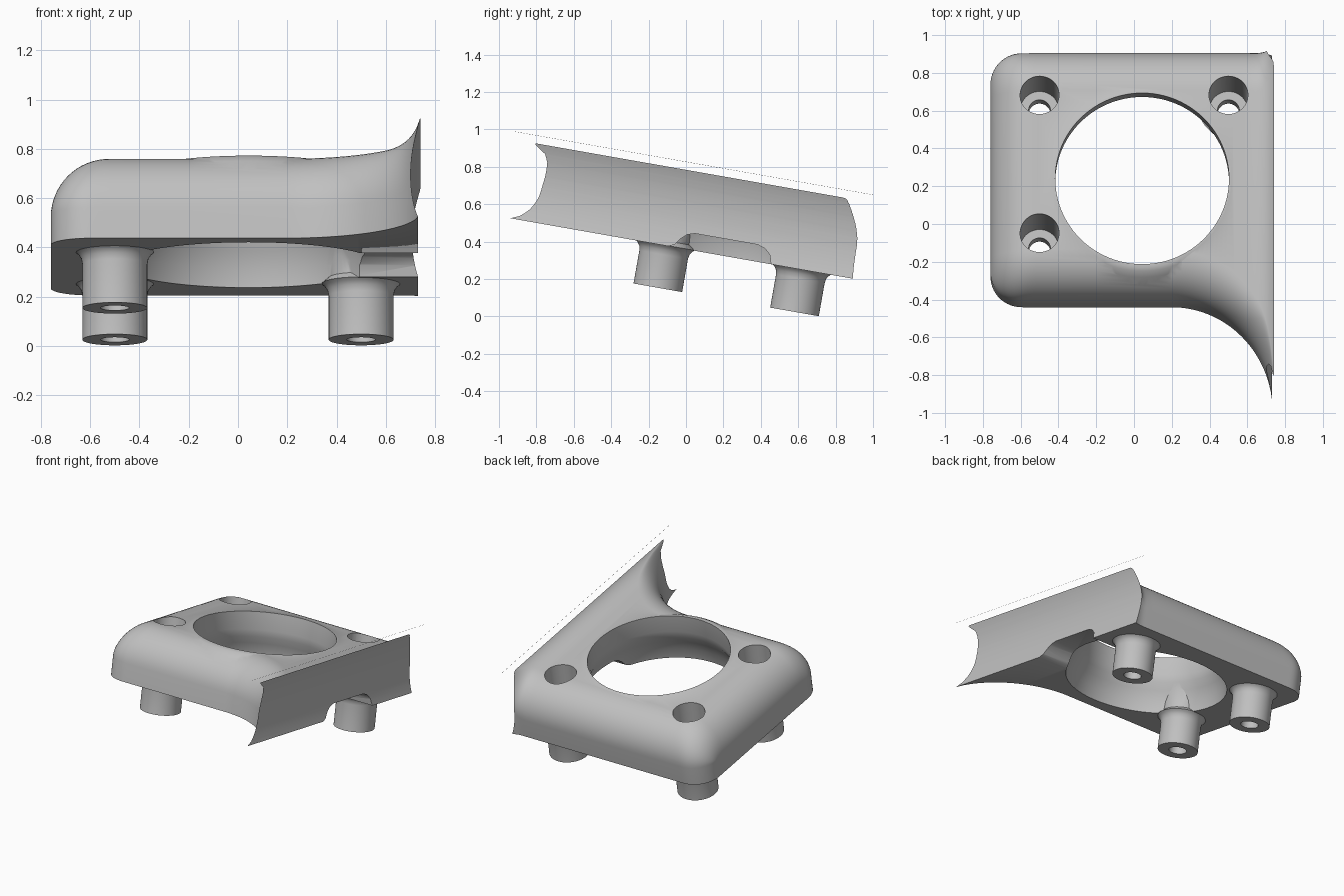
import bpy, bmesh, math
from mathutils import Matrix

if "Cube" in bpy.data.objects:
    bpy.data.objects.remove(bpy.data.objects["Cube"])

TILT = Matrix.Rotation(math.radians(-10), 4, "X")
BOTTOM, TOP, ROUND = 0.354, 0.72, 0.24
FRONT, BACK, LEFT, RIGHT = -0.51, 0.83, -0.76, 0.757
HOLE = (0.043, 0.117)
LEGS = [(-0.5, -0.175), (-0.5, 0.567), (0.5, 0.567)]

gray = bpy.data.materials.new("plain gray")
gray.use_nodes = True
gray.diffuse_color = (0.53, 0.53, 0.53, 1)
gray.node_tree.nodes["Principled BSDF"].inputs["Base Color"].default_value = gray.diffuse_color


def loft(name, rings):
    """Closed solid through rings that all have the same number of points."""
    bm = bmesh.new()
    loops = [[bm.verts.new(p) for p in ring] for ring in rings]
    n = len(loops[0])
    for a, b in zip(loops, loops[1:]):
        for i in range(n):
            j = (i + 1) % n
            bm.faces.new((a[i], a[j], b[j], b[i]))
    bm.faces.new(loops[0])
    bm.faces.new(loops[-1])
    bmesh.ops.recalc_face_normals(bm, faces=bm.faces)
    mesh = bpy.data.meshes.new(name)
    bm.to_mesh(mesh)
    bm.free()
    ob = bpy.data.objects.new(name, mesh)
    bpy.context.collection.objects.link(ob)
    mesh.materials.append(gray)
    return ob


def turned(name, centre, profile, sides=64):
    """Solid of revolution about a vertical axis; profile is (radius, height)."""
    angles = [2 * math.pi * i / sides for i in range(sides)]
    return loft(name, [[(centre[0] + r * math.cos(a), centre[1] + r * math.sin(a), h)
                        for a in angles] for r, h in profile])


def combine(ob, tool, operation):
    mod = ob.modifiers.new(tool.name, "BOOLEAN")
    mod.operation, mod.object, mod.solver = operation, tool, "EXACT"
    bpy.context.view_layer.objects.active = ob
    bpy.ops.object.modifier_apply(modifier=mod.name)
    bpy.data.objects.remove(tool)


def ramp(x, start, end):
    return min(max((x - start) / (end - start), 0), 1)


def flare(t):
    return 1 - math.sqrt(max(1 - t * t, 0))


def section(x):
    """Cross-section of the housing at one station along its width."""
    dx = x - LEFT
    drop = ROUND - math.sqrt(max(ROUND ** 2 - max(ROUND - dx, 0) ** 2, 0))
    corner = 0.165 * flare(1 - ramp(dx, 0, 0.165))
    t_end = ramp(x, 0.6, RIGHT)
    top = TOP - drop + 0.095 * flare(t_end)
    front = FRONT + corner - 0.568 * flare(ramp(x, 0.2, 0.735))
    back = BACK - corner + 0.042 * flare(ramp(x, 0.66, RIGHT))
    shrink = math.sqrt(1 - ramp(x, 0.66, RIGHT) ** 2)
    rise = max(ROUND - drop, 0.0005) * max(shrink, 0.01)
    run = (ROUND - corner) * max(shrink, 0.01)
    arc = [math.pi / 2 * i / 14 for i in range(15)]
    pts = [(x, front, BOTTOM)]
    pts += [(x, front + run * (1 - math.cos(a)), top - rise * (1 - math.sin(a))) for a in arc]
    pts += [(x, back - run * (1 - math.cos(a)), top - rise * (1 - math.sin(a))) for a in reversed(arc)]
    return pts + [(x, back, BOTTOM)]


# Housing: rounded on the left, sweeping out to a sharp flange on the right
stations = [LEFT + ROUND * (1 - math.cos(math.pi / 2 * i / 16)) for i in range(17)]
stations += [-0.2, 0.2]
stations += [0.2 + (RIGHT - 0.2) * math.sin(math.pi / 2 * i / 32) for i in range(1, 33)]
body = loft("housing", [section(x) for x in stations])

# Collar around the round opening
combine(body, turned("collar", HOLE, [(0.6, 0.5), (0.565, 0.64), (0.525, 0.69),
                                      (0.495, 0.712), (0.475, TOP + 0.001)], 96), "UNION")

# Round opening, flaring towards the underside
combine(body, turned("opening", HOLE, [(0.535, 0.3), (0.53, 0.36), (0.52, 0.43), (0.495, 0.5),
                                       (0.47, 0.55), (0.46, 0.6), (0.46, 0.9)], 96), "DIFFERENCE")

# Hollow cylindrical face of the flange
combine(body, loft("hollow", [[(1.353 + 0.652 * math.cos(a), y, 0.55 + 0.652 * math.sin(a))
                               for a in [2 * math.pi * i / 160 for i in range(160)]]
                              for y in (-1.5, 1.5)]), "DIFFERENCE")

# Cable notch through the right wall
notch = [(-0.17, 0.3), (-0.16, 0.352), (-0.125, 0.37), (-0.1, 0.405), (-0.07, 0.432), (-0.03, 0.445),
         (0.31, 0.445), (0.355, 0.43), (0.385, 0.4), (0.4, 0.35), (0.4, 0.3)]
combine(body, loft("notch", [[(x, y, z) for y, z in notch] for x in (0.35, 0.9)]), "DIFFERENCE")

# Screw legs with a small fillet at the root, then counterbored holes
for spot in LEGS:
    combine(body, turned("leg", spot, [(0.132, 0.125), (0.132, 0.305), (0.137, 0.33),
                                       (0.148, 0.346), (0.16, 0.356), (0.132, 0.38),
                                       (0.132, 0.56)], 48), "UNION")
for spot in LEGS:
    combine(body, turned("screw_hole", spot, [(0.058, 0.05), (0.058, 0.24), (0.103, 0.24),
                                              (0.103, 0.9)], 48), "DIFFERENCE")

# Lean the part back and shade it smooth with sharp edges kept
body.data.transform(TILT)
bpy.ops.object.select_all(action="DESELECT")
body.select_set(True)
bpy.context.view_layer.objects.active = body
bpy.ops.object.shade_smooth_by_angle(angle=math.radians(35))
